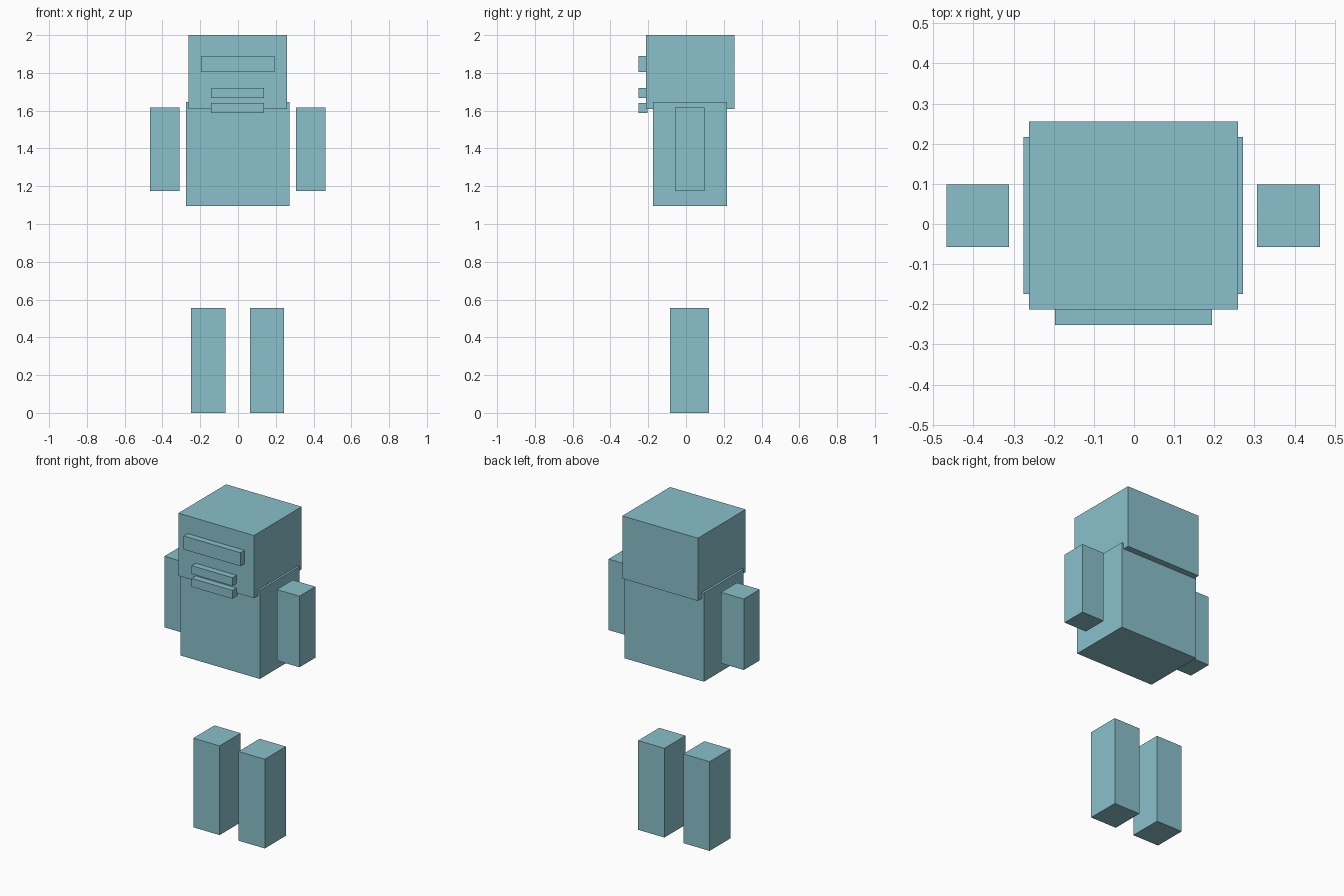
import bpy

if "Cube" in bpy.data.objects:
    bpy.data.objects.remove(bpy.data.objects["Cube"])

teal = bpy.data.materials.new("soft_teal")
teal.diffuse_color = (0.254, 0.527, 0.597, 1)
teal.use_nodes = True
teal.node_tree.nodes["Principled BSDF"].inputs["Base Color"].default_value = teal.diffuse_color


def box(name, x, y, z):
    """Axis-aligned box from (min, max) ranges."""
    ranges = (x, y, z)
    bpy.ops.mesh.primitive_cube_add(size=1, location=[(a + b) / 2 for a, b in ranges])
    ob = bpy.context.object
    ob.name = name
    ob.scale = [b - a for a, b in ranges]
    bpy.ops.object.transform_apply(location=False, rotation=False, scale=True)
    ob.data.materials.append(teal)
    return ob


# Head and torso
box("head", (-0.261, 0.259), (-0.213, 0.256), (1.61, 2.0))
box("torso", (-0.275, 0.272), (-0.174, 0.217), (1.096, 1.647))

# Raised face bars
face_y = (-0.252, -0.204)
box("visor", (-0.197, 0.194), face_y, (1.806, 1.89))
box("upper_lip", (-0.143, 0.138), face_y, (1.668, 1.72))
box("lower_lip", (-0.143, 0.138), face_y, (1.588, 1.641))

# Detached arms and legs, mirrored about the body centre line
centre = -0.002
for side, s in (("left", 1), ("right", -1)):
    def span(inner, outer):
        return tuple(sorted((centre + s * inner, centre + s * outer)))
    box(side + "_arm", span(0.309, 0.465), (-0.057, 0.099), (1.175, 1.617))
    box(side + "_leg", span(0.065, 0.246), (-0.085, 0.122), (0.0, 0.555))
